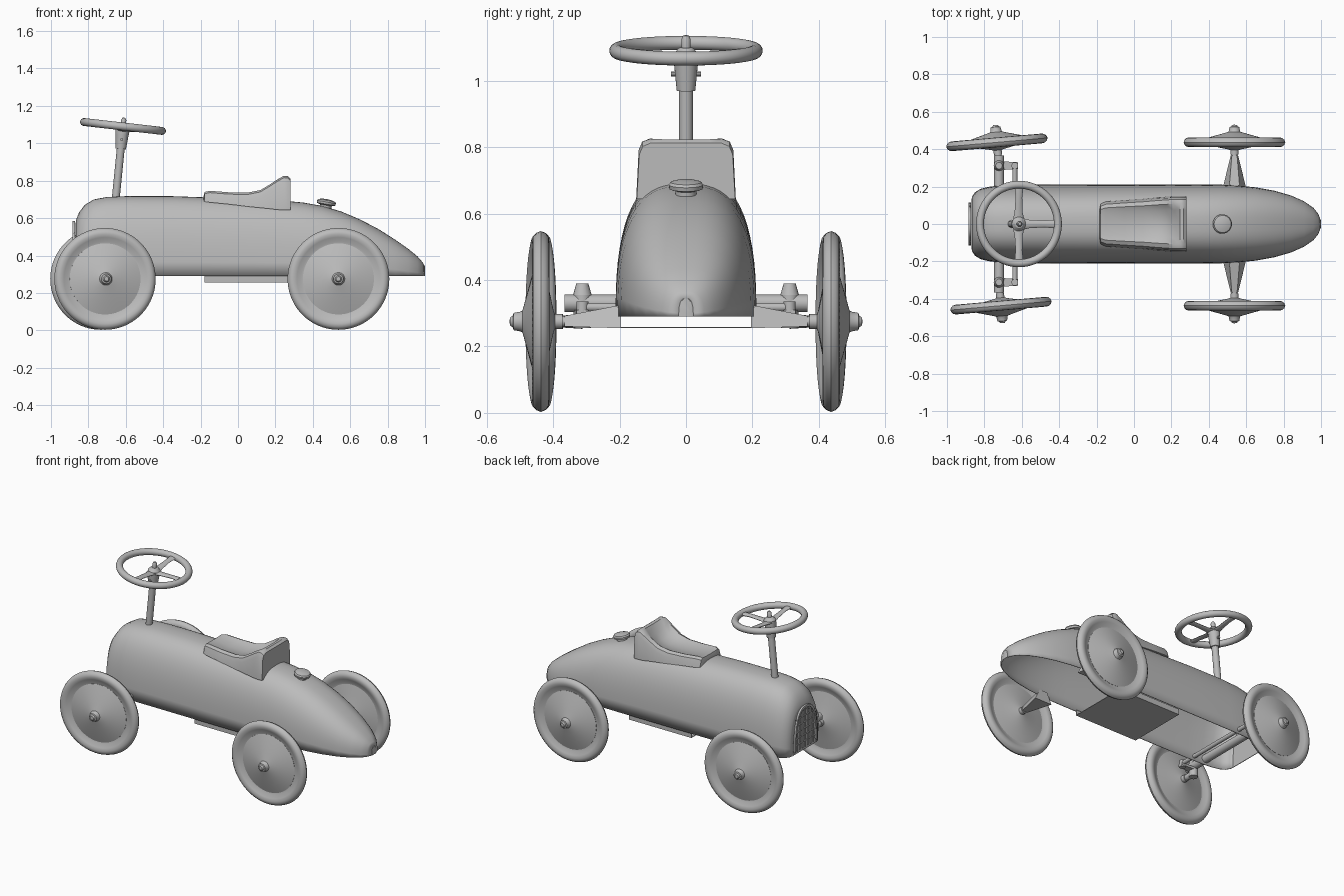
import bpy, bmesh, math
from math import cos, sin, pi, radians
from mathutils import Matrix, Vector

cube = bpy.data.objects.get("Cube")
if cube:
    bpy.data.objects.remove(cube)

GREY = (0.5, 0.5, 0.5, 1)
paint = bpy.data.materials.new("plain_grey")
paint.use_nodes = True
paint.diffuse_color = GREY
paint.node_tree.nodes["Principled BSDF"].inputs["Base Color"].default_value = GREY


def loft(name, sections, closed=True, caps=True, matrix=None, angle=32):
    """Skin a row of equal-length sections into one object."""
    bm = bmesh.new()
    rows = [[bm.verts.new(p) for p in s] for s in sections]
    n = len(rows[0])
    for a, b in zip(rows, rows[1:]):
        for i in range(n if closed else n - 1):
            j = (i + 1) % n
            bm.faces.new((a[i], a[j], b[j], b[i]))
    if caps:
        bm.faces.new(rows[0])
        bm.faces.new(rows[-1])
    bmesh.ops.remove_doubles(bm, verts=bm.verts, dist=0.00005)
    bmesh.ops.recalc_face_normals(bm, faces=bm.faces)
    mesh = bpy.data.meshes.new(name)
    bm.to_mesh(mesh)
    bm.free()
    mesh.materials.append(paint)
    ob = bpy.data.objects.new(name, mesh)
    bpy.context.collection.objects.link(ob)
    if matrix:
        ob.matrix_world = matrix
    bpy.ops.object.select_all(action='DESELECT')
    ob.select_set(True)
    bpy.context.view_layer.objects.active = ob
    bpy.ops.object.shade_smooth_by_angle(angle=radians(angle))
    return ob


def lathe(name, profile, matrix, steps=64):
    """Turn (radius, height) points about local z."""
    rings = [[(r * cos(2 * pi * k / steps), r * sin(2 * pi * k / steps), h)
              for k in range(steps)] for r, h in profile]
    return loft(name, rings, caps=False, matrix=matrix)


def ring(name, major, minor, matrix):
    prof = [(major + minor * cos(k * pi / 8), minor * sin(k * pi / 8)) for k in range(17)]
    return lathe(name, prof, matrix)


def rod(name, start, end, r1, r2=None, steps=16, base=None):
    start, end = Vector(start), Vector(end)
    d = end - start
    m = Matrix.Translation(start) @ d.to_track_quat('Z', 'Y').to_matrix().to_4x4()
    if base:
        m = base @ m
    r2 = r1 if r2 is None else r2
    return lathe(name, [(0, 0), (r1, 0), (r2, d.length), (0, d.length)], m, steps)


def arch(x, half, top, n=32, floor=0.29, power=2.7):
    """Superellipse arch across the body."""
    pts = []
    for k in range(n + 1):
        t = pi * k / n
        c, s = cos(t), sin(t)
        y = math.copysign(abs(c) ** (2 / power), c) * half
        pts.append((x, y, floor + (top - floor) * abs(s) ** (2 / power)))
    return pts


# Body shell, open underneath
stations = [(-.87, .12, .55), (-.866, .145, .59), (-.85, .17, .63), (-.82, .188, .67),
            (-.77, .2, .7), (-.7, .207, .713), (-.58, .21, .718), (-.35, .211, .717),
            (0, .212, .705), (.2, .212, .697), (.35, .212, .683), (.45, .211, .665),
            (.55, .206, .636), (.65, .196, .594), (.75, .178, .542), (.84, .152, .485),
            (.91, .121, .436), (.96, .086, .395), (.985, .055, .366), (.998, .022, .345)]
body = loft("body_shell", [arch(*s) for s in stations], closed=False, caps=False)
solid = body.modifiers.new("thickness", 'SOLIDIFY')
solid.thickness = 0.005
solid.offset = -1
nose = arch(-.87, .12, .55)
loft("nose_panel", [nose, [(-.866, y, z) for x, y, z in nose]])
tail = arch(.998, .022, .345)
loft("tail_panel", [tail, [(1.0, y * .8, z) for x, y, z in tail]])

# Grille: arched frame and crossed bars
outer, inner = arch(-.872, .115, .585, floor=.31), arch(-.872, .1, .57, floor=.325)
front = [[(-.884, y, z) for x, y, z in a] for a in (outer, inner)]
loft("grille_frame", [outer, front[0], front[1], inner], closed=False, caps=False)
for k in range(-3, 4):
    y = k * .028
    top = .325 + .245 * (1 - abs(y / .1) ** 2.7) ** (1 / 2.7)
    rod("grille_upright", (-.876, y, .31), (-.876, y, top), .004, steps=8)
for k in range(5):
    z = .35 + k * .042
    rod("grille_crossbar", (-.876, -.098, z), (-.876, .098, z), .004, steps=8)

# Belly tray: thin floor with raised sides
tray = [(-.2, .292), (-.2, .255), (.2, .255), (.2, .292), (.196, .292), (.196, .259),
        (-.196, .259), (-.196, .292)]
loft("belly_tray", [[(x, y, z) for y, z in tray] for x in (-.18, .28)])


# Seat: dished pan rising to a backrest
def seat_section(x, w, top, low, dish):
    half = [(w, low), (w * .95, top - .035), (w * .88, top - .01), (w * .72, top),
            (w * .5, top - dish * .7)]
    right = [(x, y, z) for y, z in half]
    return right + [(x, 0, top - dish)] + [(x, -y, z) for y, z in reversed(half)]


seat = [(-.185, .085, .715, .69, .0), (-.178, .108, .74, .688, .003), (-.15, .12, .746, .684, .012),
        (-.05, .128, .738, .674, .018), (.05, .135, .736, .662, .02), (.12, .142, .75, .655, .03),
        (.17, .146, .78, .65, .045), (.21, .149, .806, .645, .035), (.245, .15, .826, .643, .006),
        (.265, .15, .825, .643, .002), (.28, .148, .812, .643, 0)]
loft("seat", [seat_section(*s) for s in seat], angle=40)

# Filler cap on the tail
cap_at = Matrix.Translation((.467, 0, .655)) @ Matrix.Rotation(radians(10), 4, 'Y')
lathe("filler_cap", [(0, 0), (.032, 0), (.032, .014), (.05, .02), (.052, .032), (.046, .04),
                     (.025, .046), (0, .047)], cap_at, 32)

# Wheel profiles: radius, distance outward
tyre = [(.185, .006), (.2, .008), (.222, .02), (.24, .026), (.256, .023), (.267, .013), (.272, 0)]
tyre += [(r, -h) for r, h in reversed(tyre[:-1])] + [tyre[0]]
disc = [(0, .094), (.012, .093), (.018, .084), (.026, .082), (.03, .06), (.034, .055), (.08, .042),
        (.13, .028), (.19, .008), (.19, -.006), (.13, -.018), (.035, -.038), (.022, -.042),
        (.022, -.066), (0, -.066)]


def wheel(place, name, x, y, steer, s):
    m = (Matrix.Translation((x, y, .275)) @ Matrix.Rotation(steer, 4, 'Z')
         @ Matrix.Rotation(-s * pi / 2, 4, 'X'))
    lathe(f"{place}_{name}_tyre", tyre, m, 80)
    lathe(f"{place}_{name}_wheel_disc", disc, m)


STEER = radians(5)
for s, side in ((1, "left"), (-1, "right")):
    # Rear wheel on a tapered bracket
    wheel("rear", side, .537, s * .437, 0, s)
    bracket = [(.195, .062, .028, .255, .325), (.365, .02, .014, .26, .292)]
    loft(f"rear_bracket_{side}", [[(.537 - lo, s * y, z0), (.537 + lo, s * y, z0),
                                   (.537 + hi, s * y, z1), (.537 - hi, s * y, z1)]
                                  for y, lo, hi, z0, z1 in bracket])
    rod(f"rear_axle_{side}", (.537, s * .34, .275), (.537, s * .44, .275), .016)
    # Front wheel, kingpin and steering arm
    x, y = -.722 - s * .125 * sin(STEER), s * (.312 + .125 * cos(STEER))
    wheel("front", side, x, y, STEER, s)
    pivot = (-.722, s * .312)
    rod(f"kingpin_{side}", (*pivot, .255), (*pivot, .36), .026)
    rod(f"kingpin_cap_{side}", (*pivot, .355), (*pivot, .39), .028, .018)
    rod(f"stub_axle_{side}", (*pivot, .275), (x, y, .275), .022, .014)
    arm = [(-.722, .024), (-.62, .018)]
    loft(f"steering_arm_{side}", [[(ax, s * .312 - w, .295), (ax, s * .312 + w, .295),
                                   (ax, s * .312 + w, .31), (ax, s * .312 - w, .31)]
                                  for ax, w in arm])
    rod(f"track_rod_joint_{side}", (-.637, s * .312, .29), (-.637, s * .312, .335), .018)
rod("front_axle_tube", (-.722, -.365, .33), (-.722, .365, .33), .026, steps=24)
rod("track_rod", (-.637, -.32, .318), (-.637, .32, .318), .013)

# Steering column, collar and bolts
rod("steering_column", (-.655, 0, .69), (-.619, 0, 1.05), .021, steps=20)
rod("steering_collar", (-.627, 0, .97), (-.62, 0, 1.05), .028, .036, 24)
rod("collar_bolt", (-.622, -.045, 1.02), (-.622, .045, 1.02), .008, steps=10)

# Steering wheel with three spokes
hub = Matrix.Translation((-.615, 0, 1.09)) @ Matrix.Rotation(radians(6.5), 4, 'Y')
ring("steering_rim", .21, .021, hub)
lathe("steering_hub", [(0, -.042), (.036, -.042), (.038, -.01), (.022, .008), (.014, .01),
                       (.014, .035), (.008, .046), (0, .048)], hub, 24)
for a in (0, pi / 2, -pi / 2):
    u, v = Vector((cos(a), sin(a), 0)), Vector((-sin(a), cos(a), 0))
    spoke = []
    for r, w, h in ((.01, .034, -.02), (.06, .022, -.015), (.14, .018, -.004), (.2, .024, 0)):
        spoke.append([u * r + v * (w * cos(k * pi / 4)) + Vector((0, 0, h + .009 * sin(k * pi / 4)))
                      for k in range(8)])
    loft("steering_spoke", spoke, matrix=hub, angle=50)
